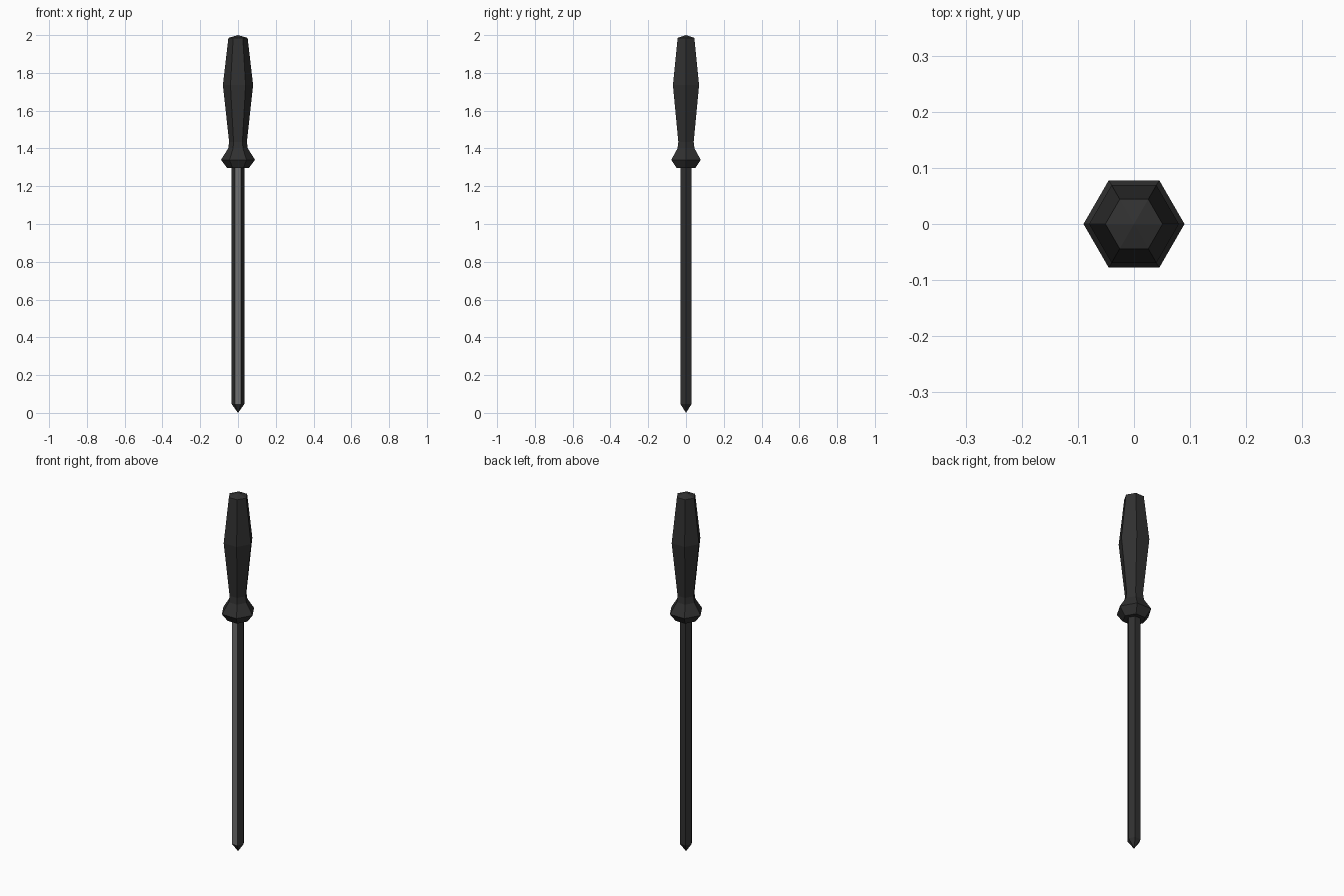
import bpy, bmesh, math

if "Cube" in bpy.data.objects:
    bpy.data.objects.remove(bpy.data.objects["Cube"])


def material(name, v):
    m = bpy.data.materials.new(name)
    m.diffuse_color = (v, v, v, 1)
    m.use_nodes = True
    m.node_tree.nodes["Principled BSDF"].inputs["Base Color"].default_value = m.diffuse_color
    return m


black = material("black", 0.03)
steel = material("polished grey", 0.16)


def hex_lathe(name, profile, mats):
    """Six-sided flat-faced turning of (radius, z) points, corners on the x axis."""
    bm = bmesh.new()
    rings = []
    for r, z in profile:
        if r == 0:
            rings.append([bm.verts.new((0, 0, z))] * 6)
        else:
            rings.append([bm.verts.new((r * math.cos(i * math.pi / 3),
                                        r * math.sin(i * math.pi / 3), z))
                          for i in range(6)])
    for a, b in zip(rings, rings[1:]):
        for i in range(6):
            j = (i + 1) % 6
            bm.faces.new(dict.fromkeys((a[i], a[j], b[j], b[i])))
    # Close any open end
    for ring in (rings[0], rings[-1]):
        if ring[0] is not ring[1]:
            bm.faces.new(ring)
    bmesh.ops.recalc_face_normals(bm, faces=bm.faces)
    me = bpy.data.meshes.new(name)
    bm.to_mesh(me)
    bm.free()
    for m in mats:
        me.materials.append(m)
    ob = bpy.data.objects.new(name, me)
    bpy.context.collection.objects.link(ob)
    return ob


# Handle with flared collar
hex_lathe("handle", [(0.058, 1.297), (0.09, 1.34), (0.052, 1.40), (0.047, 1.435),
                     (0.08, 1.735), (0.051, 1.985), (0, 2.0)], [black])

# Shaft with pointed tip; the long front face is bare grey metal
shaft = hex_lathe("shaft", [(0, 0), (0.034, 0.047), (0.034, 1.31)], [black, steel])
for p in shaft.data.polygons:
    if p.normal.y < -0.95:
        p.material_index = 1
